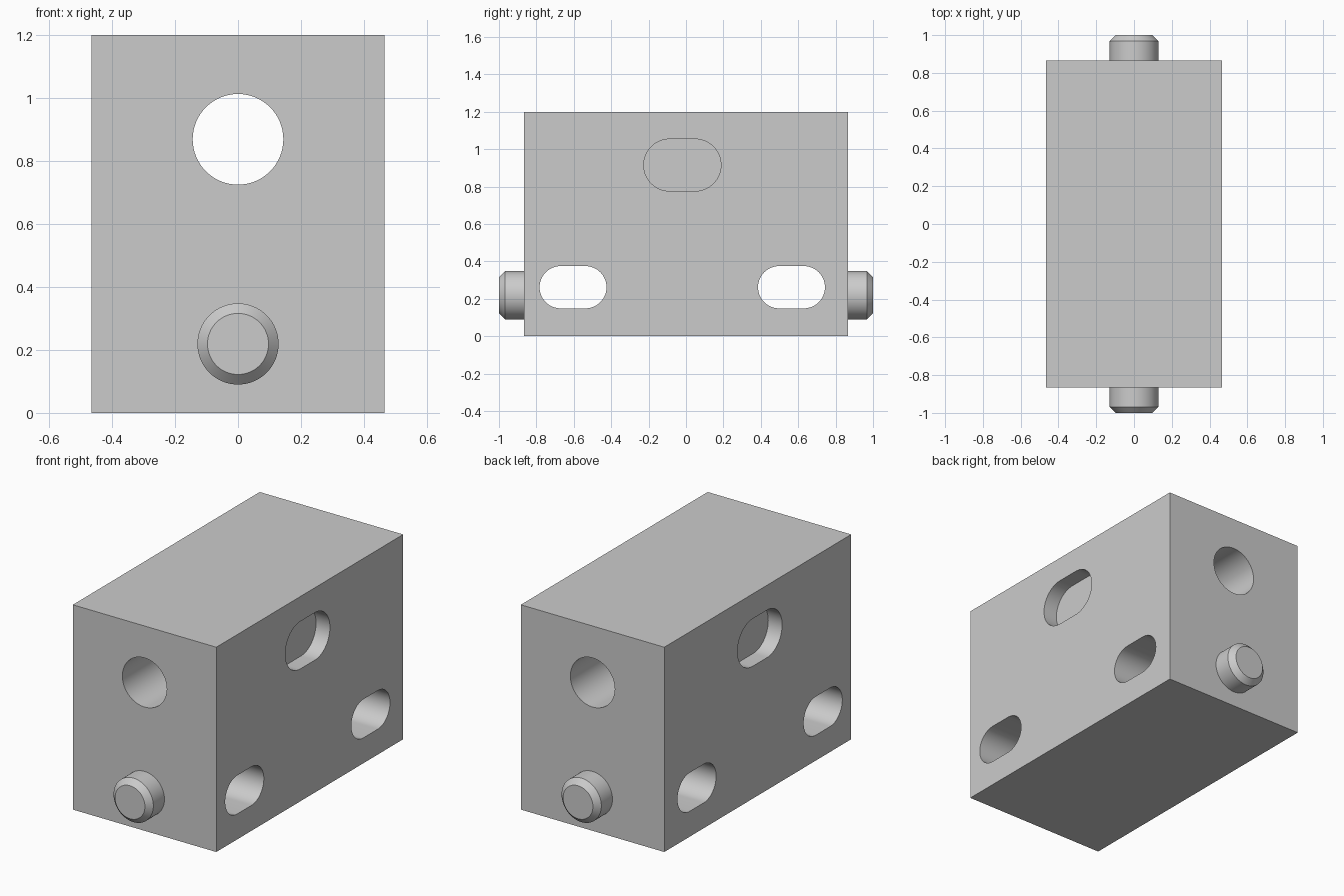
import bpy, bmesh, math
from mathutils import Matrix

if "Cube" in bpy.data.objects:
    bpy.data.objects.remove(bpy.data.objects["Cube"])

HX, HY, HZ = 0.465, 0.865, 1.2      # half width, half depth, height of the block

grey = bpy.data.materials.new("plain grey")
grey.diffuse_color = (0.6, 0.6, 0.6, 1)
grey.use_nodes = True
grey.node_tree.nodes["Principled BSDF"].inputs["Base Color"].default_value = grey.diffuse_color


def add_object(name, bm):
    bmesh.ops.recalc_face_normals(bm, faces=bm.faces[:])
    mesh = bpy.data.meshes.new(name)
    bm.to_mesh(mesh)
    bm.free()
    mesh.materials.append(grey)
    obj = bpy.data.objects.new(name, mesh)
    bpy.context.collection.objects.link(obj)
    return obj


def activate(obj):
    bpy.ops.object.select_all(action='DESELECT')
    obj.select_set(True)
    bpy.context.view_layer.objects.active = obj


def slot(name, x0, x1, y0, y1, z, r, n=32):
    """Rounded slot outline in the YZ plane, extruded along X."""
    outline = []
    for centre, start in ((y1 - r, -math.pi / 2), (y0 + r, math.pi / 2)):
        for i in range(n + 1):
            a = start + math.pi * i / n
            outline.append((x0, centre + r * math.cos(a), z + r * math.sin(a)))
    bm = bmesh.new()
    face = bm.faces.new([bm.verts.new(p) for p in outline])
    ext = bmesh.ops.extrude_face_region(bm, geom=[face])
    moved = [v for v in ext["geom"] if isinstance(v, bmesh.types.BMVert)]
    bmesh.ops.translate(bm, verts=moved, vec=(x1 - x0, 0, 0))
    return add_object(name, bm)


# Block
bm = bmesh.new()
bmesh.ops.create_cube(bm, size=1, matrix=Matrix.Translation((0, 0, HZ / 2))
                      @ Matrix.Diagonal((2 * HX, 2 * HY, HZ, 1)))
block = add_object("block", bm)

# Lengthwise round bore
bm = bmesh.new()
bmesh.ops.create_cone(bm, cap_ends=True, segments=64, radius1=0.144, radius2=0.144, depth=3,
                      matrix=Matrix.Translation((0, 0, 0.869)) @ Matrix.Rotation(math.pi / 2, 4, 'X'))
cutters = [add_object("bore_cutter", bm)]

# Two through slots low down, and a shallow pocket on each side above
cutters.append(slot("front_slot_cutter", -1, 1, -0.783, -0.425, 0.262, 0.113))
cutters.append(slot("back_slot_cutter", -1, 1, 0.385, 0.743, 0.262, 0.113))
for side in (-1, 1):
    cutters.append(slot("pocket_cutter", side * (HX - 0.09), side * 1.0,
                        -0.226, 0.187, 0.915, 0.139))

for cutter in cutters:
    mod = block.modifiers.new("cut", 'BOOLEAN')
    mod.operation, mod.solver, mod.object = 'DIFFERENCE', 'EXACT', cutter
    activate(block)
    bpy.ops.object.modifier_apply(modifier=mod.name)
    bpy.data.objects.remove(cutter)
bpy.ops.object.shade_smooth_by_angle(angle=math.radians(30))

# Chamfered pins at the two ends
for name, side in (("front_pin", -1), ("back_pin", 1)):
    bm = bmesh.new()
    rings = []
    for r, y in ((0.129, HY), (0.129, 0.968), (0.097, 1.0)):
        rings.append([bm.verts.new((r * math.cos(2 * math.pi * i / 64), side * y,
                                    0.219 + r * math.sin(2 * math.pi * i / 64))) for i in range(64)])
    for a, b in zip(rings, rings[1:]):
        for i in range(64):
            j = (i + 1) % 64
            bm.faces.new((a[i], a[j], b[j], b[i]))
    bm.faces.new(rings[0])
    bm.faces.new(rings[-1])
    activate(add_object(name, bm))
    bpy.ops.object.shade_smooth_by_angle(angle=math.radians(30))
